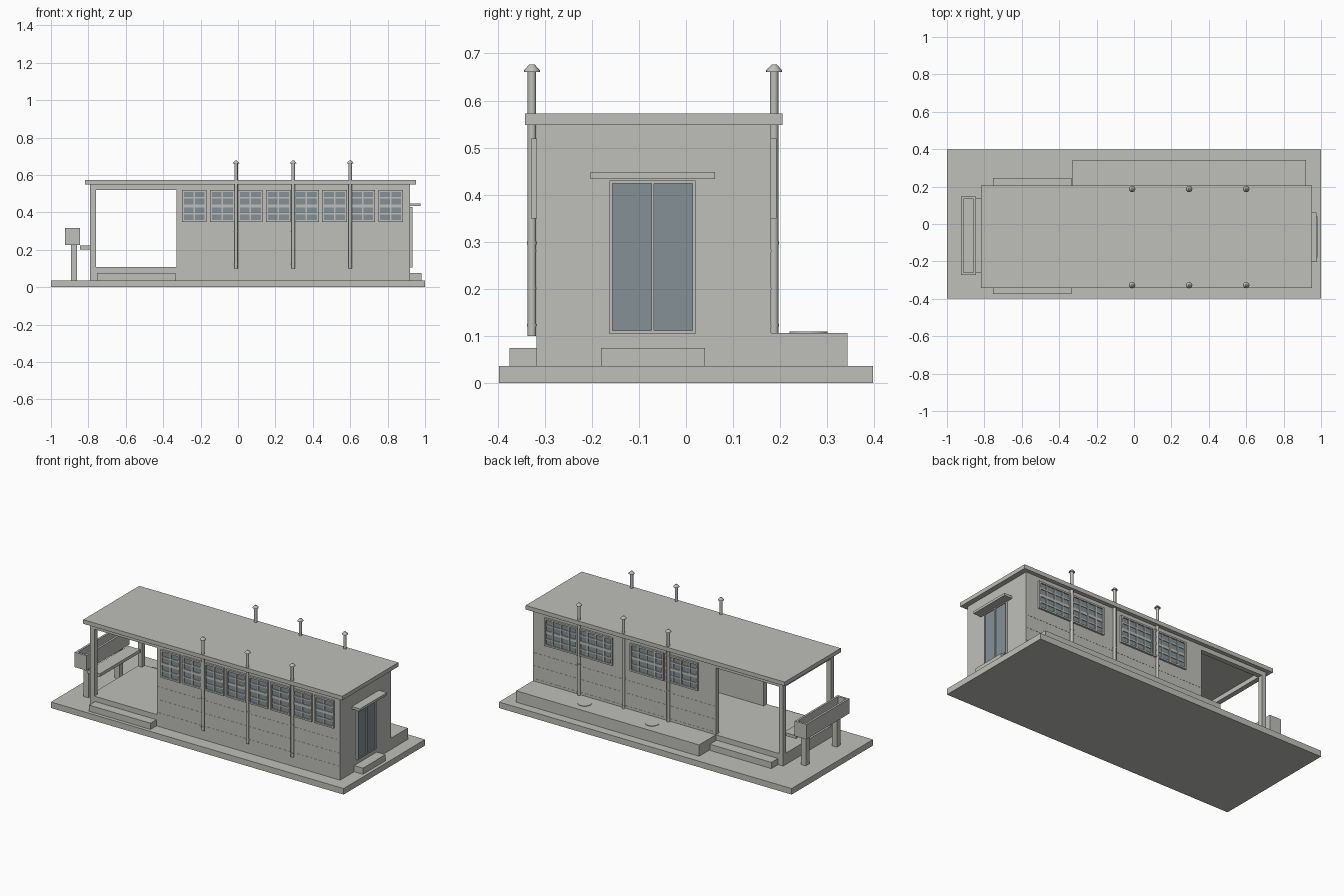
import bpy, bmesh, math
from mathutils import Matrix, Vector

if "Cube" in bpy.data.objects:
    bpy.data.objects.remove(bpy.data.objects["Cube"])


def material(name, rgb):
    m = bpy.data.materials.new(name)
    m.diffuse_color = (*rgb, 1)
    m.use_nodes = True
    m.node_tree.nodes["Principled BSDF"].inputs["Base Color"].default_value = m.diffuse_color
    return m


GREY = material("warm_grey", (0.52, 0.52, 0.49))
GLASS = material("glass_blue_grey", (0.227, 0.279, 0.305))


def boxes(name, spans, mat=GREY):
    """One object made of boxes given as (x0, x1, y0, y1, z0, z1)."""
    bm = bmesh.new()
    for x0, x1, y0, y1, z0, z1 in spans:
        c = Vector(((x0 + x1) / 2, (y0 + y1) / 2, (z0 + z1) / 2))
        s = Matrix.Diagonal((x1 - x0, y1 - y0, z1 - z0, 1))
        bmesh.ops.create_cube(bm, size=1, matrix=Matrix.Translation(c) @ s)
    me = bpy.data.meshes.new(name)
    bm.to_mesh(me)
    bm.free()
    me.materials.append(mat)
    ob = bpy.data.objects.new(name, me)
    bpy.context.collection.objects.link(ob)
    return ob


def lathe(name, profile, x, y, n=16):
    """Closed solid turned about a vertical axis from (radius, z) points."""
    bm = bmesh.new()
    rings = [[bm.verts.new((x + r * math.cos(2 * math.pi * i / n),
                            y + r * math.sin(2 * math.pi * i / n), z))
              for i in range(n)] for r, z in profile]
    for a, b in zip(rings, rings[1:]):
        for i in range(n):
            j = (i + 1) % n
            bm.faces.new((a[i], a[j], b[j], b[i])).smooth = True
    bm.faces.new(rings[0][::-1])
    bm.faces.new(rings[-1])
    for e in bm.edges:
        if len(e.link_faces) == 2 and e.calc_face_angle(0) > math.radians(30):
            e.smooth = False
    me = bpy.data.meshes.new(name)
    bm.to_mesh(me)
    bm.free()
    me.materials.append(GREY)
    ob = bpy.data.objects.new(name, me)
    bpy.context.collection.objects.link(ob)
    return ob


# Main outline of the building
XL, XP, XR = -0.79, -0.33, 0.92      # porch end, wall start, right end
YF, YB, T = -0.317, 0.18, 0.03       # front, back, wall thickness
G, F, H, R = 0.037, 0.107, 0.52, 0.548  # ground slab, floor, beam, roof

# Ground, floor, raised terrace and steps
boxes("ground_slab", [(-1, 1, -0.397, 0.397, 0, G)])
boxes("floor", [(XL, XR, YF, YB, G, F)])
boxes("rear_terrace", [(XP, XR, YB, 0.343, G, F)])
boxes("porch_steps", [(-0.755, -0.335, -0.375, YF, G, 0.075),
                      (-0.755, -0.335, YB, 0.245, G, 0.075)])
boxes("door_step", [(XR, 0.98, -0.18, 0.04, G, 0.075)])
for x in (0.05, 0.51):
    lathe("terrace_disc", [(0.04, F), (0.04, F + 0.003)], x, 0.26, 24)

# Walls around the room, which is open to the porch
boxes("walls", [(XP, XR, YF, YF + T, F, H), (XP, XR, YB - T, YB, F, H),
                (XR - T, XR, YF + T, YB - T, F, H)])
boxes("wall_joints", [s for z in (0.12, 0.20, 0.28) for s in
                      ((XP, XR, YF - 0.001, YF, z, z + 0.003),
                       (XP, XR, YB, YB + 0.001, z, z + 0.003))])

# Porch posts, ring beam and roof
boxes("porch_posts", [(XL, XL + T, y, y + T, F, H) for y in (YF, YB - T)])
boxes("ring_beam", [(XL, XR, YF, YF + T, H, R), (XL, XR, YB - T, YB, H, R),
                    (XL, XL + T, YF + T, YB - T, H, R),
                    (XR - T, XR, YF + T, YB - T, H, R)])
boxes("roof", [(-0.818, 0.952, -0.342, 0.205, R, 0.573)])


def window(name, x0, x1, y, side, cols):
    """Grid of bars over a thin glass plate on a long wall."""
    z0, z1, e, bar = 0.35, 0.52, 0.01, 0.008

    def span(a, b, d, lo, hi):
        ya, yb = sorted((y, y + side * d))
        return (a, b, ya, yb, lo, hi)
    bars = [span(x0, x0 + e, 0.012, z0, z1), span(x1 - e, x1, 0.012, z0, z1),
            span(x0 + e, x1 - e, 0.012, z0, z0 + e),
            span(x0 + e, x1 - e, 0.012, z1 - e, z1)]
    for i in range(1, cols):
        c = x0 + (x1 - x0) * i / cols
        bars.append(span(c - bar / 2, c + bar / 2, 0.010, z0 + e, z1 - e))
    for i in range(1, 4):
        c = z0 + (z1 - z0) * i / 4
        w = bar if i == 2 else bar / 2
        bars.append(span(x0 + e, x1 - e, 0.009, c - w, c + w))
    boxes(name + "_frame", bars)
    boxes(name + "_glass", [span(x0 + e, x1 - e, 0.005, z0 + e, z1 - e)], GLASS)


# Eight narrow front windows, four wide rear windows
for i in range(8):
    x = -0.30 + 0.15 * i
    window("front_window", x, x + 0.132, YF, -1, 2)
for c in (-0.10, 0.137, 0.485, 0.722):
    window("rear_window", c - 0.113, c + 0.113, YB, 1, 4)

# Glazed double door with canopy
D0, D1, DX = -0.162, 0.02, XR + 0.012
boxes("door_frame", [(XR, DX, D0, D0 + 0.006, 0.105, 0.43),
                     (XR, DX, D1 - 0.006, D1, 0.105, 0.43),
                     (XR, DX, -0.073, -0.068, 0.105, 0.43),
                     (XR, DX, D0, D1, 0.105, 0.112),
                     (XR, DX, D0, D1, 0.424, 0.43)])
boxes("door_glass", [(XR, XR + 0.007, D0 + 0.006, -0.073, 0.112, 0.424),
                     (XR, XR + 0.007, -0.068, D1 - 0.006, 0.112, 0.424)], GLASS)
boxes("door_canopy", [(XR, 0.975, -0.203, 0.062, 0.433, 0.448)])

# Vent pipes with caps and wall clamps on both long sides
for x in (-0.01, 0.295, 0.6):
    for y, z0, wall in ((-0.327, 0.10, YF), (0.187, F, YB)):
        lathe("vent_pipe", [(0.009, z0), (0.009, 0.662)], x, y)
        lathe("vent_cap", [(0.017, 0.661), (0.017, 0.664),
                           (0.008, 0.674), (0.005, 0.677)], x, y)
        for z in (0.12, 0.295):
            lathe("pipe_clamp", [(0.0105, z), (0.0105, z + 0.006)], x, y)

# Planter trough on legs, with a bench seat beside it
PX0, PX1, PY0, PY1, W = -0.925, -0.845, -0.273, 0.147, 0.013
boxes("planter_box", [(PX0, PX0 + W, PY0, PY1, 0.225, 0.317),
                      (PX1 - W, PX1, PY0, PY1, 0.225, 0.317),
                      (PX0 + W, PX1 - W, PY0, PY0 + W, 0.225, 0.317),
                      (PX0 + W, PX1 - W, PY1 - W, PY1, 0.225, 0.317),
                      (PX0 + W, PX1 - W, PY0 + W, PY1 - W, 0.225, 0.24)])
boxes("planter_legs", [(-0.892, -0.86, c - 0.017, c + 0.017, G, 0.225)
                       for c in (-0.215, 0.088)])
boxes("bench_seat", [(-0.845, -0.762, -0.26, 0.135, 0.203, 0.222)])
